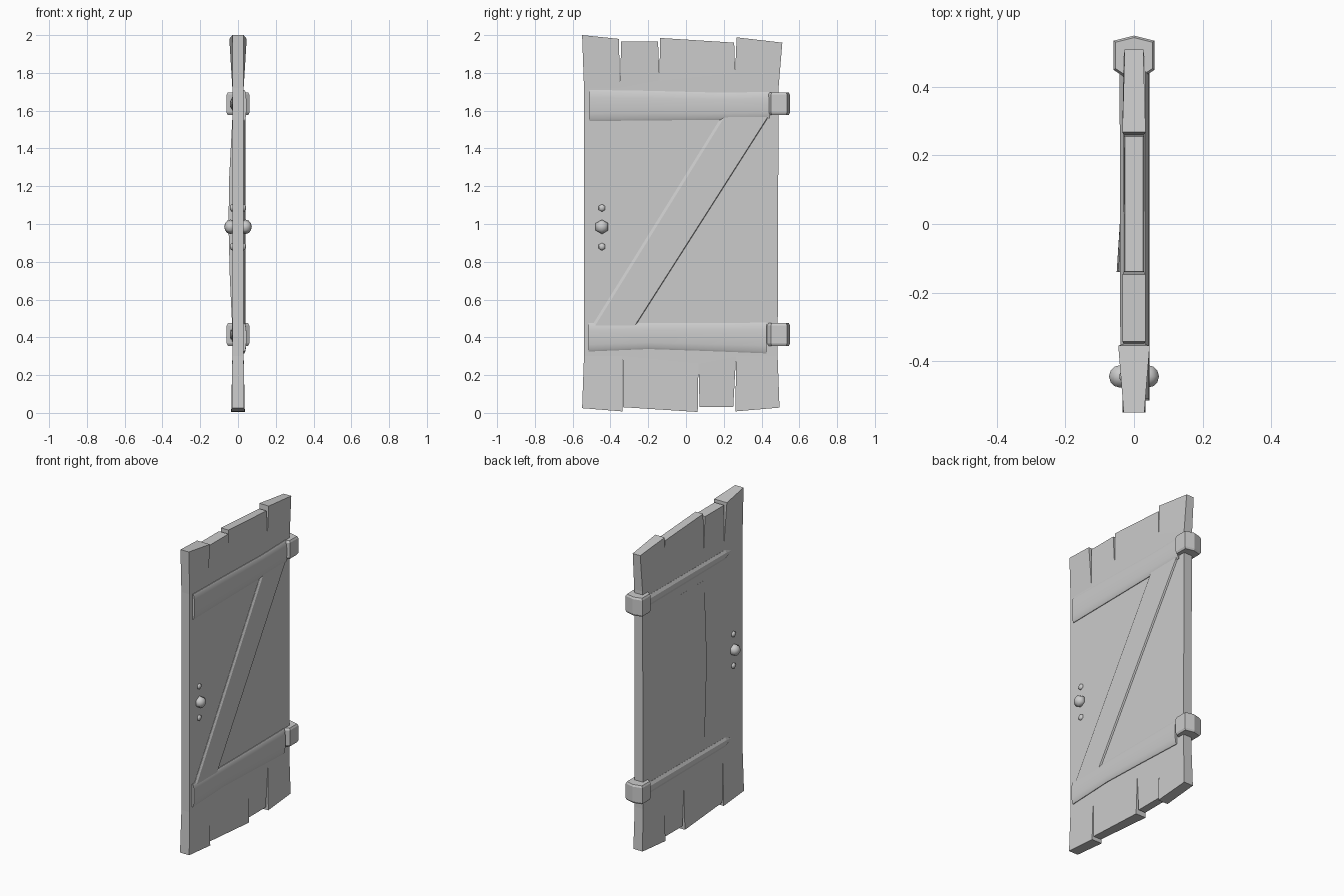
import bpy, bmesh, math
from mathutils import Vector

cube = bpy.data.objects.get("Cube")
if cube:
    bpy.data.objects.remove(cube, do_unlink=True)

grey = bpy.data.materials.new("plain_grey")
grey.use_nodes = True
COLOUR = (0.6, 0.6, 0.6, 1)
grey.diffuse_color = COLOUR
grey.node_tree.nodes["Principled BSDF"].inputs["Base Color"].default_value = COLOUR


def finish(name, bm, angle=None):
    bmesh.ops.recalc_face_normals(bm, faces=bm.faces)
    mesh = bpy.data.meshes.new(name)
    bm.to_mesh(mesh)
    bm.free()
    mesh.materials.append(grey)
    ob = bpy.data.objects.new(name, mesh)
    bpy.context.collection.objects.link(ob)
    if angle:
        bpy.ops.object.select_all(action='DESELECT')
        ob.select_set(True)
        bpy.context.view_layer.objects.active = ob
        bpy.ops.object.shade_smooth_by_angle(angle=math.radians(angle))
    return ob


def loft(name, rings, angle=None):
    """Skin a list of equal closed rings and cap both ends."""
    bm = bmesh.new()
    loops = [[bm.verts.new(p) for p in ring] for ring in rings]
    n = len(loops[0])
    for a, b in zip(loops, loops[1:]):
        for i in range(n):
            j = (i + 1) % n
            bm.faces.new((a[i], a[j], b[j], b[i]))
    bm.faces.new(loops[0])
    bm.faces.new(loops[-1])
    return finish(name, bm, angle)


def plank(name, stations):
    """Stations: front y, front z, front half depth, then the same at the back."""
    loft(name, [[(-d0, y0, z0), (d0, y0, z0), (d1, y1, z1), (-d1, y1, z1)]
                for y0, z0, d0, y1, z1, d1 in stations])


# Planks, flush in the middle and splaying apart at their ends
T = 0.03
plank("front_plank", [
    (-.55, .025, .033, -.337, .008, .036), (-.54, .30, T, -.335, .30, T),
    (-.54, 1.72, T, -.35, 1.72, T), (-.55, 2.0, .03, -.355, 1.98, .046)])
plank("second_plank", [
    (-.333, .03, .028, .062, .005, .036), (-.335, .30, T, .066, .26, T),
    (-.35, 1.72, T, -.14, 1.76, T), (-.343, 1.965, .034, -.148, 1.965, .034)])
plank("third_plank", [
    (.072, .03, .025, .25, .03, .025), (.066, .26, T, .265, .30, T),
    (-.14, 1.76, T, .26, 1.80, T), (-.138, 1.985, .027, .255, 1.96, .027)])
plank("back_plank", [
    (.262, .008, .035, .495, .028, .033), (.265, .30, T, .485, .30, T),
    (.26, 1.80, T, .49, 1.72, T), (.268, 1.988, .034, .51, 1.96, .027)])

# Bowed board edge on the left side
loft("bowed_board", [[(-.02, -.14, z), (-T - .0005 - b, -.14, z),
                      (-T - .0005 - b * .3, .08, z), (-.029, .25, z)]
                     for z, b in ((.45, 0), (.72, .013), (1.0, .02),
                                  (1.25, .016), (1.55, 0))], 40)


# Rounded cross boards on the right side
def cross_board(name, ends):
    rings = []
    for y, low, high in ends:
        mid, half = (low + high) / 2, (high - low) / 2
        arc = [(.034 + .011 * math.cos(a * math.pi / 12), y,
                mid + half * math.sin(a * math.pi / 12)) for a in range(-6, 7, 2)]
        rings.append([(.02, y, low)] + arc + [(.02, y, high)])
    loft(name, rings, 40)


cross_board("upper_cross_board", [(-.51, 1.545, 1.71), (-.2, 1.548, 1.705),
                                  (.2, 1.552, 1.695), (.445, 1.555, 1.70)])
cross_board("lower_cross_board", [(-.515, .325, .475), (-.2, .338, .475),
                                  (.1, .328, .475), (.425, .315, .478)])

# Diagonal brace with a chamfered long edge
brace = [(-.505, .45), (-.275, .45), (.445, 1.58), (.195, 1.58)]
loft("diagonal_brace", [
    [(.02, y, z) for y, z in brace],
    [(.032, y, z) for y, z in brace],
    [(.04, y + s, z) for (y, z), s in zip(brace, (.017, -.004, -.004, .017))]])


# Hinges: pointed knuckle wrapping the edge and a tapered strap
KNUCKLE = [(.03, .43), (.06, .45), (.06, .535), (0, .55),
           (-.06, .535), (-.06, .45), (-.03, .43)]
for level, mid in (("upper", 1.637), ("lower", .415)):
    loft(level + "_hinge_knuckle", [
        [(x * s, .49 + (y - .49) * s, mid + h) for x, y in KNUCKLE]
        for h, s in ((-.06, .9), (-.048, 1), (.048, 1), (.06, .9))])
    loft(level + "_hinge_strap", [
        [(-.02, y, mid - h), (-.031, y, mid - h), (-.031 - d, y, mid - h * .45),
         (-.031 - d, y, mid + h * .45), (-.031, y, mid + h), (-.02, y, mid + h)]
        for y, h, d in ((.45, .036, .011), (-.36, .03, .009), (-.42, .003, .001))])


# Knobs and studs on both sides
def ball(name, x, z, radius, depth):
    bm = bmesh.new()
    bmesh.ops.create_uvsphere(bm, u_segments=6, v_segments=6, radius=1)
    for v in bm.verts:
        v.co = Vector((x + v.co.z * depth, -.445 + v.co.x * radius,
                       z + v.co.y * radius))
    finish(name, bm, 60)


for side, s in (("left", -1), ("right", 1)):
    ball(side + "_knob", s * .04, .985, .038, .033)
    ball(side + "_upper_stud", s * .03, 1.085, .02, .013)
    ball(side + "_lower_stud", s * .03, .88, .02, .013)
